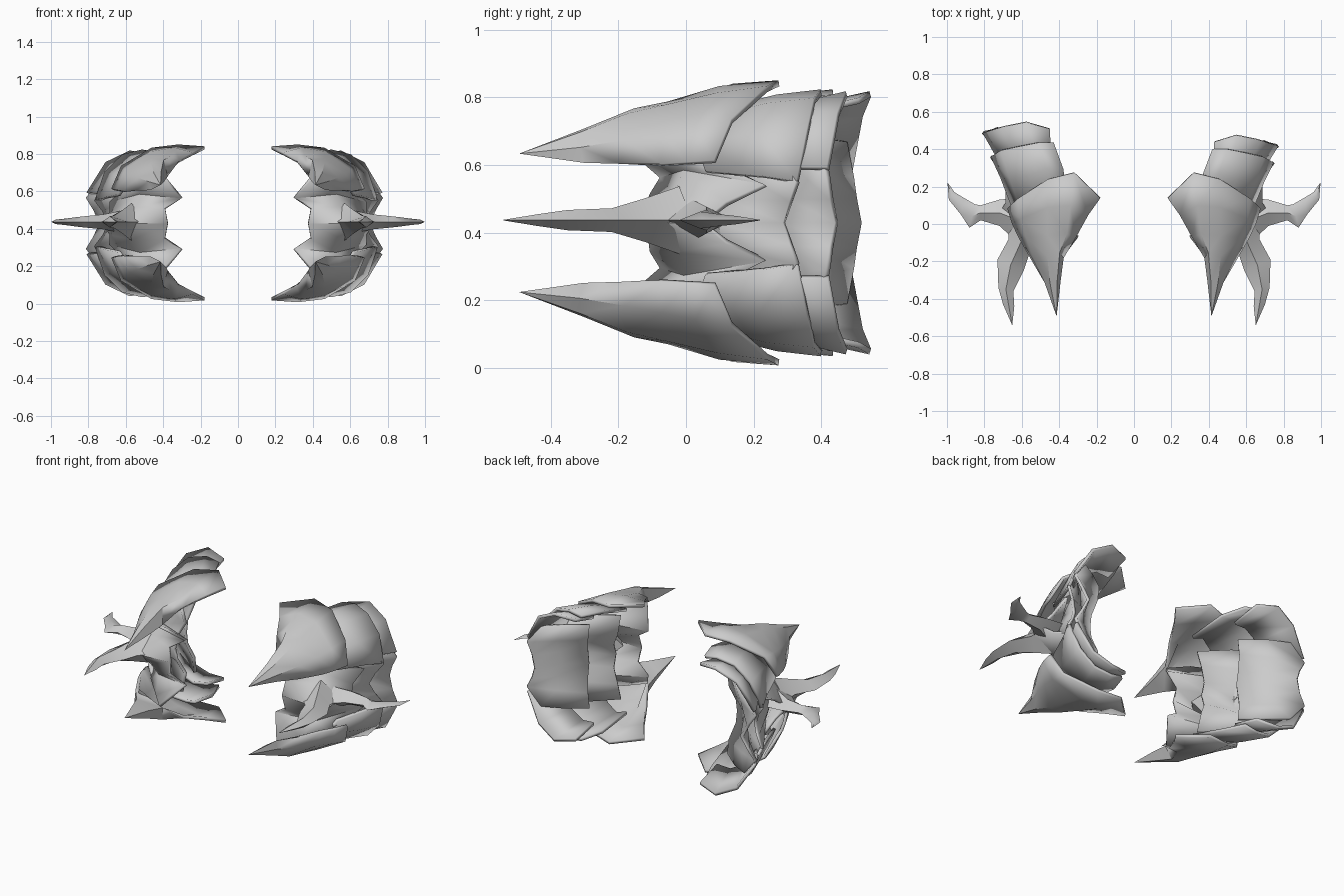
import bpy, bmesh

ZC = 0.858  # twice the height of the horizontal mirror plane


def place(p, side, layer, flip):
    # mirrors a point; the back layers of the left piece are a little longer
    x, y, z = p
    if side < 0 and layer:
        x *= 1.0 + 0.025 * layer
        y += 0.035 * layer * max(0, min(1, (y - 0.05) / 0.3))
    return (side * x, y, ZC - z if flip else z)


def finish(name, bm, thick, angle=0.6):
    bmesh.ops.remove_doubles(bm, verts=bm.verts, dist=0.0005)
    bmesh.ops.recalc_face_normals(bm, faces=bm.faces)
    me = bpy.data.meshes.new(name)
    bm.to_mesh(me)
    bm.free()
    ob = bpy.data.objects.new(name, me)
    bpy.context.collection.objects.link(ob)
    if thick:
        m = ob.modifiers.new("thickness", 'SOLIDIFY')
        m.thickness = thick
        m.offset = 0
    bpy.ops.object.select_all(action='DESELECT')
    ob.select_set(True)
    bpy.context.view_layer.objects.active = ob
    bpy.ops.object.shade_smooth_by_angle(angle=angle)


def plate(name, rows, side, layer=0, flip=False, closed=0, thick=0.018):
    # grid shell; the first `closed` strips also get an underside
    bm = bmesh.new()
    g = [[bm.verts.new(place(p, side, layer, flip)) for p in r] for r in rows]
    n = len(g[0])
    for i in range(len(g) - 1):
        for j in range(n - 1):
            bm.faces.new((g[i][j], g[i][j + 1], g[i + 1][j + 1], g[i + 1][j]))
        if i < closed:
            bm.faces.new((g[i][n - 1], g[i][0], g[i + 1][0], g[i + 1][n - 1]))
    finish(name, bm, thick)


def horn(name, rings, side):
    # diamond rings: left edge xy, right edge xy, half height; ends in a point
    bm = bmesh.new()
    g = []
    for ax, ay, bx, by, h in rings:
        cx, cy = (ax + bx) / 2, (ay + by) / 2
        pts = [(ax, ay, 0.437), (cx, cy, 0.437 + h), (bx, by, 0.437), (cx, cy, 0.437 - h)]
        g.append([bm.verts.new((side * x, y, z)) for x, y, z in pts])
    for a, b in zip(g, g[1:]):
        for k in range(4):
            bm.faces.new((a[k], a[(k + 1) % 4], b[(k + 1) % 4], b[k]))
    bm.faces.new(g[0])
    finish(name, bm, 0, 0.9)


def with_mirror(half):
    # completes a row that ends on the mirror plane
    return half + [(x, y, ZC - z) for x, y, z in half[-2::-1]]


TIP = (0.415, -0.485, 0.635)
FRONT = [[TIP] * 5,
         [(.40, -.30, .66), (.415, -.30, .70), (.445, -.31, .69), (.47, -.31, .65), (.465, -.30, .615)],
         [(.385, -.18, .68), (.40, -.15, .76), (.46, -.17, .745), (.53, -.18, .67), (.54, -.19, .605)],
         [(.315, -.07, .76), (.36, -.05, .78), (.46, -.06, .77), (.57, -.07, .69), (.61, -.07, .60)],
         [(.245, .05, .80), (.34, .10, .825), (.46, .09, .805), (.60, .03, .71), (.645, .005, .605)],
         [(.18, .14, .832), (.32, .275, .842), (.46, .24, .825), (.62, .135, .73), (.67, .085, .61)]]
SECOND = [[(.34, .08, .74), (.40, .09, .755), (.48, .06, .73), (.57, .03, .66), (.62, .06, .58)],
          [(.37, .27, .79), (.45, .27, .80), (.54, .24, .775), (.64, .22, .69), (.69, .23, .565)],
          [(.42, .40, .80), (.50, .40, .815), (.60, .38, .79), (.69, .36, .70), (.74, .33, .55)]]
THIRD = [[(.42, .28, .75), (.50, .27, .76), (.59, .26, .71), (.66, .25, .59)],
         [(.43, .44, .79), (.55, .475, .81), (.67, .45, .75), (.765, .42, .59)]]
CENTER = [[(.39, -.19, .67), (.30, -.07, .565), (.39, -.10, .51), (.375, -.11, .429)],
          [(.48, -.09, .67), (.52, .00, .585), (.56, -.03, .51), (.61, -.13, .429)],
          [(.59, .02, .64), (.68, .235, .54), (.68, .12, .485), (.72, .05, .429)]]
CENTER2 = [[(.40, .05, .68), (.40, .08, .58), (.44, .06, .50), (.44, .04, .429)],
           [(.54, .16, .69), (.56, .18, .57), (.60, .12, .50), (.61, .10, .429)],
           [(.65, .27, .66), (.745, .33, .55), (.70, .31, .49), (.67, .29, .429)]]
CENTER3 = [[(.47, .25, .68), (.48, .25, .59), (.50, .22, .50), (.50, .21, .429)],
           [(.58, .33, .68), (.63, .34, .58), (.63, .31, .50), (.62, .30, .429)],
           [(.69, .40, .67), (.77, .42, .565), (.73, .43, .50), (.70, .445, .429)]]
CLAW = [(.46, -.06, .68, .02, .10), (.56, -.16, .67, -.08, .065), (.59, -.25, .73, -.19, .035),
        (.645, -.36, .725, -.34, .03), (.64, -.44, .70, -.43, .018), (.651, -.54, .652, -.54, .001)]
SPIKE = [(.62, .14, .62, -.10, .06), (.72, .13, .72, -.01, .04), (.82, .10, .82, .02, .03),
         (.85, .105, .88, -.02, .025), (.91, .14, .925, .05, .018), (.96, .17, .99, .13, .012),
         (.995, .22, .997, .218, .001)]

for side, tag in ((1, "right"), (-1, "left")):
    # upper and lower curved plates
    for flip, lvl in ((False, "upper"), (True, "lower")):
        plate(f"{tag}_{lvl}_claw_plate", FRONT, side, 0, flip, closed=2)
        plate(f"{tag}_{lvl}_second_plate", SECOND, side, 1, flip)
        plate(f"{tag}_{lvl}_back_plate", THIRD, side, 2, flip)
    # ridged plates down the middle
    for k, rows in enumerate((CENTER, CENTER2, CENTER3)):
        plate(f"{tag}_center_plate_{k + 1}", [with_mirror(r) for r in rows], side, k)
    # forward claw and outward spike
    horn(f"{tag}_center_claw", CLAW, side)
    horn(f"{tag}_outer_spike", SPIKE, side)
